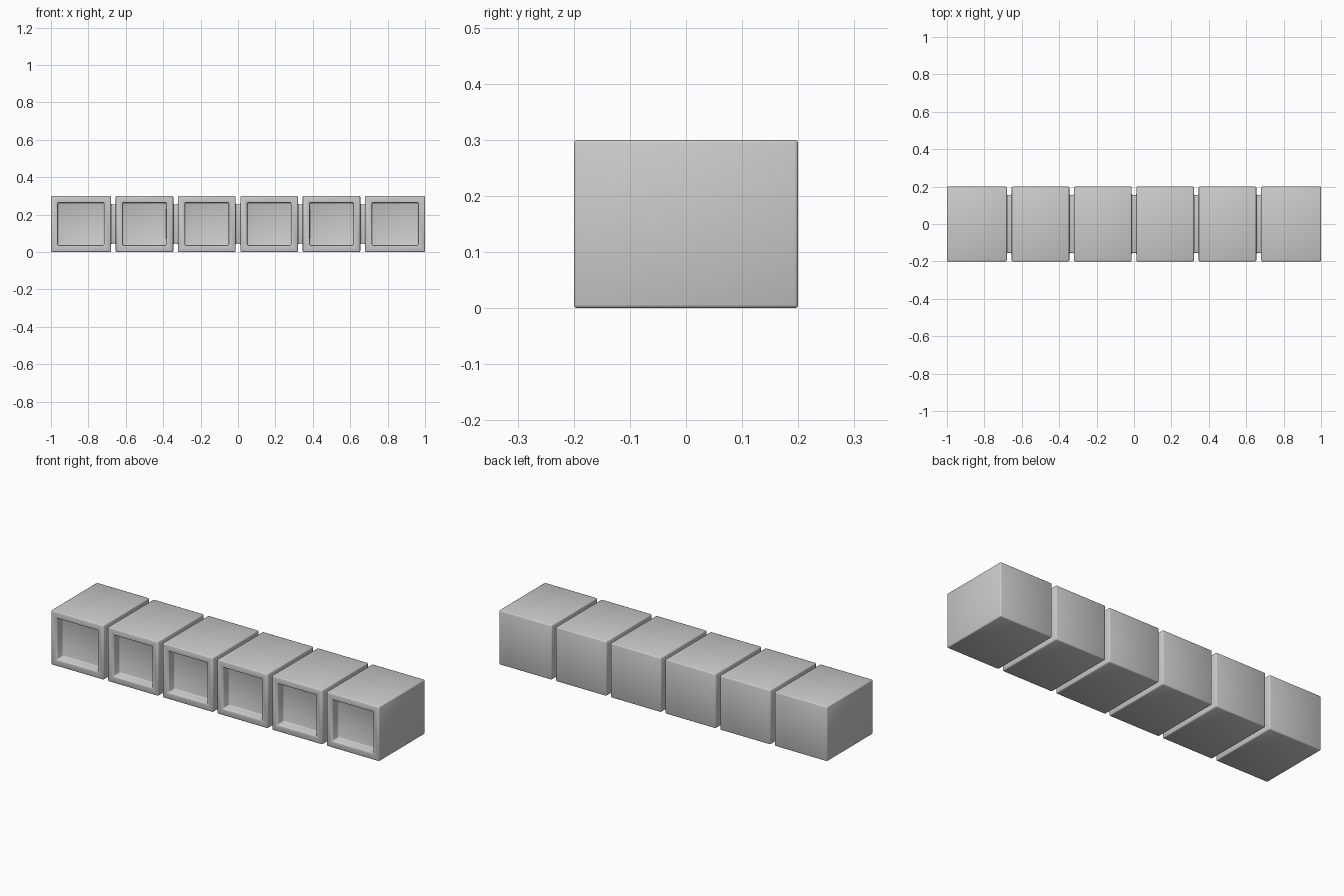
import bpy, bmesh
from mathutils import Vector

if "Cube" in bpy.data.objects:
    bpy.data.objects.remove(bpy.data.objects["Cube"])

COUNT, HALF_GAP = 6, 0.0127
HALF_Y, HEIGHT = 0.2, 0.3
GROOVE, FRAME, RECESS = 0.045, 0.037, 0.05

bm = bmesh.new()


def ring(x, inset):
    """Rectangular cross-section of the bar at x."""
    y, lo, hi = HALF_Y - inset, inset, HEIGHT - inset
    return [bm.verts.new((x, *p)) for p in ((-y, lo), (y, lo), (y, hi), (-y, hi))]


# Cross-sections: full-size blocks separated by narrow sunken grooves
rings = [ring(-1, 0)]
for i in range(1, COUNT):
    x = -1 + 2 * i / COUNT
    for side, inset in ((-1, 0), (-1, GROOVE), (1, GROOVE), (1, 0)):
        rings.append(ring(x + side * HALF_GAP, inset))
rings.append(ring(1, 0))

# Skin the bar and close the ends
for a, b in zip(rings, rings[1:]):
    for k in range(4):
        n = (k + 1) % 4
        bm.faces.new((a[k], a[n], b[n], b[k]))
bm.faces.new(rings[0])
bm.faces.new(rings[-1])
bmesh.ops.recalc_face_normals(bm, faces=bm.faces[:])

# Square recess in the front of every block
fronts = [f for f in bm.faces
          if f.normal.y < -0.9 and f.calc_center_median().y < -HALF_Y + 0.001]
bmesh.ops.inset_individual(bm, faces=fronts, thickness=FRAME, use_even_offset=True)
panels = bmesh.ops.extrude_discrete_faces(bm, faces=fronts)["faces"]
bmesh.ops.translate(bm, verts=list({v for f in panels for v in f.verts}),
                    vec=Vector((0, RECESS, 0)))
bmesh.ops.recalc_face_normals(bm, faces=bm.faces[:])

mesh = bpy.data.meshes.new("block_row")
bm.to_mesh(mesh)
bm.free()
row = bpy.data.objects.new("block_row", mesh)
bpy.context.collection.objects.link(row)

# Softened edges
bevel = row.modifiers.new("soft_edges", "BEVEL")
bevel.width = 0.006
bevel.segments = 2
bevel.limit_method = "ANGLE"

bpy.context.view_layer.objects.active = row
row.select_set(True)
bpy.ops.object.shade_smooth()
